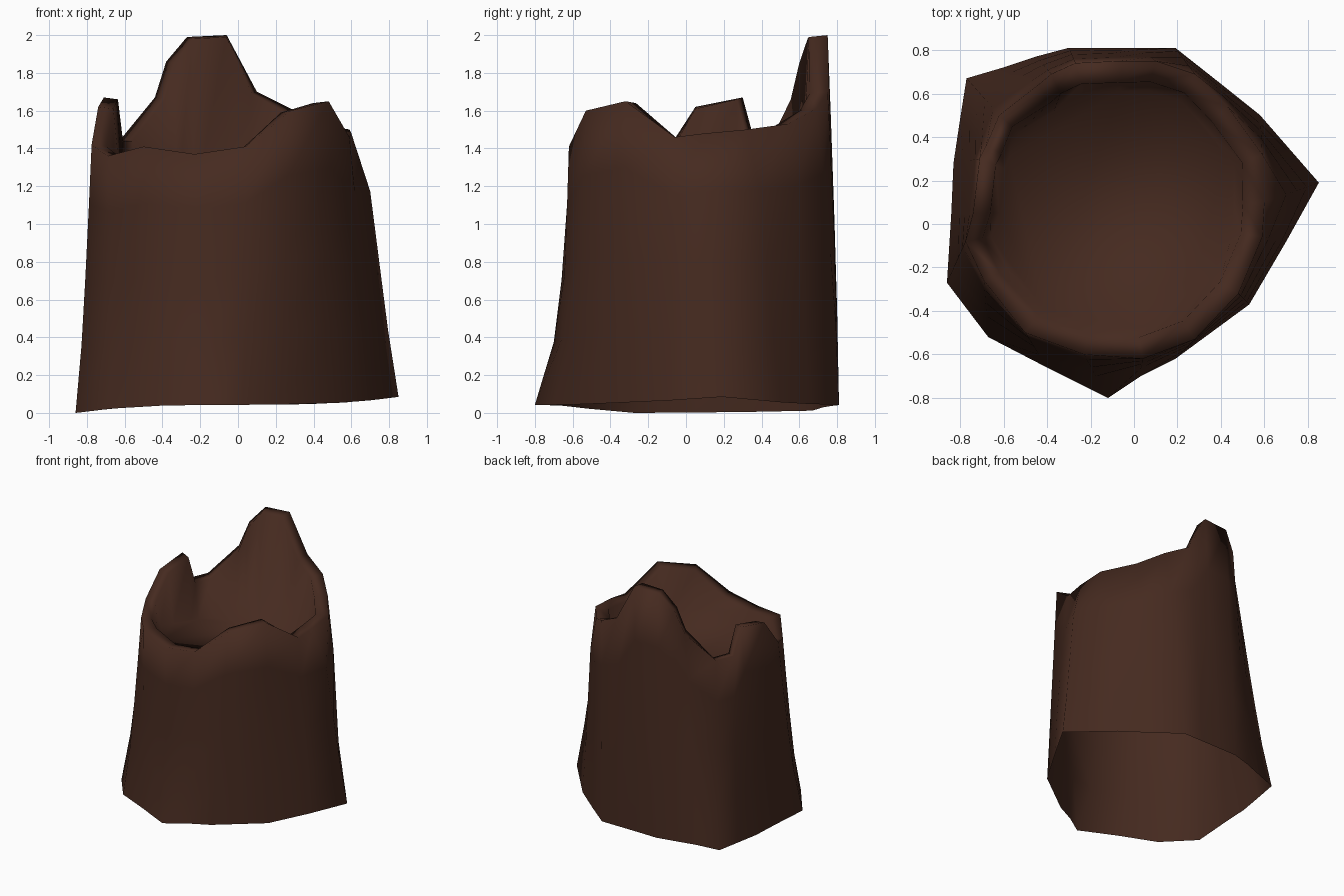
import bpy, bmesh, math

if "Cube" in bpy.data.objects:
    bpy.data.objects.remove(bpy.data.objects["Cube"])

# One column per spoke: base x, base y, rim x, rim y, rim z (counter-clockwise from the right)
COLS = [
    (.85, .19, .60, .10, 1.48), (.58, .50, .59, .32, 1.50), (.38, .66, .43, .54, 1.53),
    (.19, .81, .28, .69, 1.61), (.02, .81, .10, .75, 1.70), (-.12, .81, -.06, .75, 2.0),
    (-.30, .81, -.27, .74, 1.99), (-.45, .77, -.38, .69, 1.86), (-.60, .72, -.44, .64, 1.67),
    (-.77, .67, -.62, .50, 1.45), (-.80, .48, -.68, .36, 1.45), (-.83, .28, -.71, .30, 1.67),
    (-.84, .05, -.74, .05, 1.62), (-.86, -.27, -.775, -.08, 1.42), (-.67, -.52, -.69, -.26, 1.36),
    (-.40, -.66, -.50, -.50, 1.41), (-.12, -.80, -.23, -.60, 1.37), (.03, -.70, .04, -.62, 1.41),
    (.19, -.62, .28, -.53, 1.60), (.53, -.37, .48, -.32, 1.65), (.70, -.08, .59, -.06, 1.46),
]
CX, CY = -.08, .05


def inset(x, y, d):
    """Move a rim point towards the stump's axis."""
    k = 1 - d / math.hypot(x - CX, y - CY)
    return CX + (x - CX) * k, CY + (y - CY) * k


def column(bx, by, rx, ry, rz):
    bz = .043 + .068 * bx ** 3
    steps = (0, .25, .5, .78, 1)
    if bx > .3 and by > 0:                    # right back bulges below the rim
        taper = (0, .22, .4, .6, 1)
    else:                                     # front flares only near the ground
        power = max(.5 if bx > -.3 else .72, .9 + .6 * bx + .6 * by)
        taper = [s ** power if s else 0 for s in steps]
    pts = [(bx + (rx - bx) * t, by + (ry - by) * t, bz + (rz - bz) * s)
           for s, t in zip(steps, taper)]
    thick = .08 if rx < -.6 else .1
    pts.append((*inset(rx, ry, thick), rz - .01))
    fx, fy = inset(rx, ry, thick + .04)
    pts.append((fx, fy, min(1.22 - .2 * fy, rz - .05)))
    return pts


bm = bmesh.new()
grid = [[bm.verts.new(p) for p in column(*c)] for c in COLS]

# Outer bark, broken rim and inner wall; the underside stays open
for i, a in enumerate(grid):
    b = grid[(i + 1) % len(grid)]
    for j in range(len(a) - 1):
        bm.faces.new((a[j], b[j], b[j + 1], a[j + 1]))
# Sloping floor of the hollow
bm.faces.new([c[-1] for c in grid])
for f in bm.faces:
    f.smooth = True

mesh = bpy.data.meshes.new("hollow_stump")
bm.to_mesh(mesh)
bm.free()
stump = bpy.data.objects.new("hollow_stump", mesh)
bpy.context.collection.objects.link(stump)

bark = bpy.data.materials.new("dark brown bark")
bark.diffuse_color = (.06, .023, .014, 1)
bark.use_nodes = True
bark.node_tree.nodes["Principled BSDF"].inputs["Base Color"].default_value = bark.diffuse_color
mesh.materials.append(bark)
